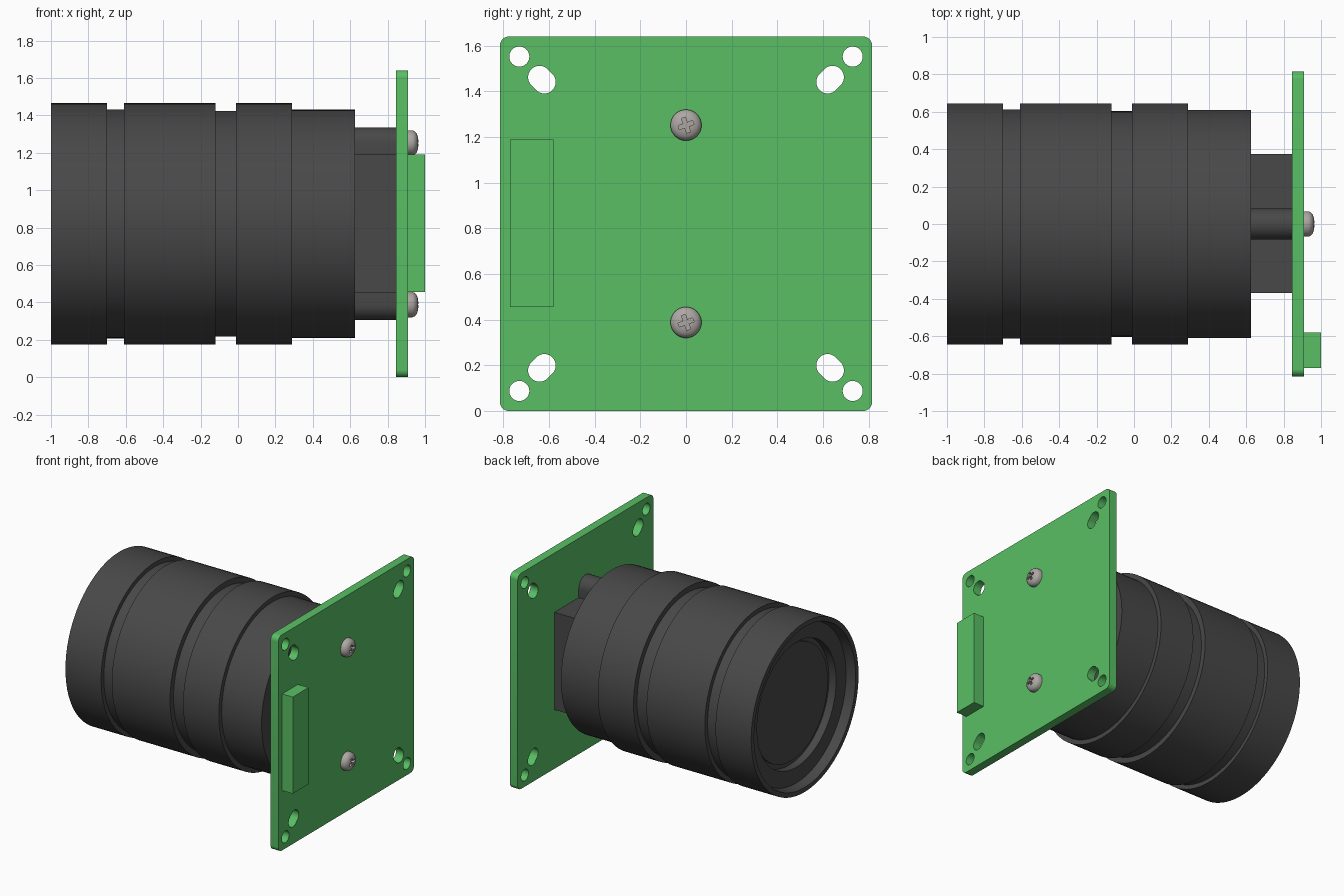
import bpy, bmesh
from math import pi, sin, cos, atan2
from mathutils import Matrix

if "Cube" in bpy.data.objects:
    bpy.data.objects.remove(bpy.data.objects["Cube"])

CZ = 0.82  # height of the optical axis


def material(name, rgb):
    m = bpy.data.materials.new(name)
    m.diffuse_color = (*rgb, 1)
    m.use_nodes = True
    m.node_tree.nodes["Principled BSDF"].inputs["Base Color"].default_value = m.diffuse_color
    return m


GREEN = material("board_green", (0.10, 0.52, 0.13))
DARK = material("dark_plastic", (0.065, 0.065, 0.065))
STEEL = material("steel", (0.42, 0.39, 0.37))


def finish(name, bm, mat):
    bmesh.ops.remove_doubles(bm, verts=bm.verts, dist=1e-5)
    bmesh.ops.recalc_face_normals(bm, faces=bm.faces)
    me = bpy.data.meshes.new(name)
    bm.to_mesh(me)
    bm.free()
    me.materials.clear()
    me.materials.append(mat)
    ob = bpy.data.objects.new(name, me)
    bpy.context.collection.objects.link(ob)
    return ob


def smooth(ob):
    bpy.ops.object.select_all(action='DESELECT')
    ob.select_set(True)
    bpy.context.view_layer.objects.active = ob
    bpy.ops.object.shade_smooth_by_angle(angle=pi / 6)


def lathe(name, profile, mat, z=CZ, steps=96):
    """Revolve (x, radius) points around a line parallel to x."""
    bm = bmesh.new()
    vs = [bm.verts.new((x, 0, z + r)) for x, r in profile]
    es = [bm.edges.new(p) for p in zip(vs, vs[1:])]
    bmesh.ops.spin(bm, geom=vs + es, cent=(0, 0, z), axis=(1, 0, 0),
                   angle=2 * pi, steps=steps)
    ob = finish(name, bm, mat)
    smooth(ob)
    return ob


def slab(name, loops, x0, x1, mat):
    """Extrude (y, z) outlines along x; inner outlines become holes."""
    cu = bpy.data.curves.new(name + "_outline", 'CURVE')
    cu.dimensions, cu.fill_mode = '2D', 'BOTH'
    cu.extrude = (x1 - x0) / 2
    for loop in loops:
        sp = cu.splines.new('POLY')
        sp.points.add(len(loop) - 1)
        for p, (y, z) in zip(sp.points, loop):
            p.co = (y, z, 0, 1)
        sp.use_cyclic_u = True
    tmp = bpy.data.objects.new(name + "_outline", cu)
    bpy.context.collection.objects.link(tmp)
    dg = bpy.context.evaluated_depsgraph_get()
    me = bpy.data.meshes.new_from_object(tmp.evaluated_get(dg))
    bm = bmesh.new()
    bm.from_mesh(me)
    for v in bm.verts:
        a, b, c = v.co
        v.co = (c + (x0 + x1) / 2, a, b)
    bpy.data.objects.remove(tmp)
    bpy.data.curves.remove(cu)
    bpy.data.meshes.remove(me)
    ob = finish(name, bm, mat)
    smooth(ob)
    return ob


def rounded(y0, y1, z0, z1, r, n=8):
    corners = [(y1 - r, z1 - r), (y0 + r, z1 - r), (y0 + r, z0 + r), (y1 - r, z0 + r)]
    return [(cy + r * cos((k + i / n) * pi / 2), cz + r * sin((k + i / n) * pi / 2))
            for k, (cy, cz) in enumerate(corners) for i in range(n + 1)]


def slot(cy, cz, r, d=0.0, ang=0.0, n=16):
    """Round hole, stretched by d each way along ang."""
    pts = []
    for s in (1, -1):
        for i in range(n + (1 if d else 0)):
            t = ang - pi / 2 + pi * i / n + (0 if s > 0 else pi)
            pts.append((cy + s * d * cos(ang) + r * cos(t), cz + s * d * sin(ang) + r * sin(t)))
    return pts


def box(name, x, y, z, mat):
    bm = bmesh.new()
    size = [b - a for a, b in (x, y, z)]
    mid = [(a + b) / 2 for a, b in (x, y, z)]
    bmesh.ops.create_cube(bm, size=1, matrix=Matrix.Translation(mid) @ Matrix.Diagonal((*size, 1)))
    return finish(name, bm, mat)


# Circuit board with a round hole and a slotted hole at each corner
loops = [rounded(-0.815, 0.815, 0, 1.64, 0.04)]
for sy in (-1, 1):
    for sz in (-1, 1):
        loops.append(slot(sy * 0.73, CZ + sz * 0.732, 0.044))
        loops.append(slot(sy * 0.631, CZ + sz * 0.631, 0.05, 0.015, atan2(sz, sy)))
slab("circuit_board", loops, 0.845, 0.91, GREEN)

# Connector block on the back of the board
box("connector", (0.91, 1.0), (-0.77, -0.58), (0.455, 1.19), GREEN)

# Lens barrel with grooves and a stepped front recess
lathe("lens_barrel", [
    (-0.87, 0), (-0.87, 0.475), (-0.93, 0.475), (-0.93, 0.595), (-1, 0.61),
    (-1, 0.645), (-0.70, 0.645), (-0.70, 0.612), (-0.61, 0.612), (-0.61, 0.645),
    (-0.12, 0.645), (-0.12, 0.603), (-0.01, 0.603), (-0.01, 0.645),
    (0.29, 0.645), (0.29, 0.61), (0.625, 0.61), (0.625, 0)], DARK)
lathe("front_glass", [(-0.885, 0), (-0.885, 0.44), (-0.87, 0.44)], DARK)

# Square lens holder with a screw lug above and below
box("lens_holder", (0.625, 0.845), (-0.37, 0.375), (0.45, 1.19), DARK)
for label, s in (("upper", 1), ("lower", -1)):
    zc = CZ + s * 0.432
    slab(label + "_lug", [slot(0, CZ + s * 0.382, 0.083, 0.05, pi / 2)], 0.625, 0.845, DARK)

    # Domed screw head with a cross recess
    screw = lathe(label + "_screw", [
        (0.91, 0), (0.91, 0.068), (0.932, 0.068), (0.946, 0.062), (0.957, 0.048),
        (0.963, 0.028), (0.965, 0)], STEEL, zc, 48)
    bm = bmesh.new()
    a, w = 0.034, 0.009
    cross = [(w, w), (w, a), (-w, a), (-w, w), (-a, w), (-a, -w),
             (-w, -w), (-w, -a), (w, -a), (w, -w), (a, -w), (a, w)]
    t = 0.35
    face = bm.faces.new([bm.verts.new((0.935, y * cos(t) - z * sin(t),
                                       zc + y * sin(t) + z * cos(t))) for y, z in cross])
    ext = bmesh.ops.extrude_face_region(bm, geom=[face], use_keep_orig=True)
    bmesh.ops.translate(bm, vec=(0.06, 0, 0),
                        verts=[v for v in ext["geom"] if isinstance(v, bmesh.types.BMVert)])
    cutter = finish(label + "_recess_cutter", bm, STEEL)
    cutter.hide_render = True
    mod = screw.modifiers.new("cross_recess", 'BOOLEAN')
    mod.operation, mod.solver, mod.object = 'DIFFERENCE', 'EXACT', cutter
    bpy.ops.object.select_all(action='DESELECT')
    bpy.context.view_layer.objects.active = screw
    bpy.ops.object.modifier_apply(modifier=mod.name)
    bpy.data.objects.remove(cutter)
    smooth(screw)
